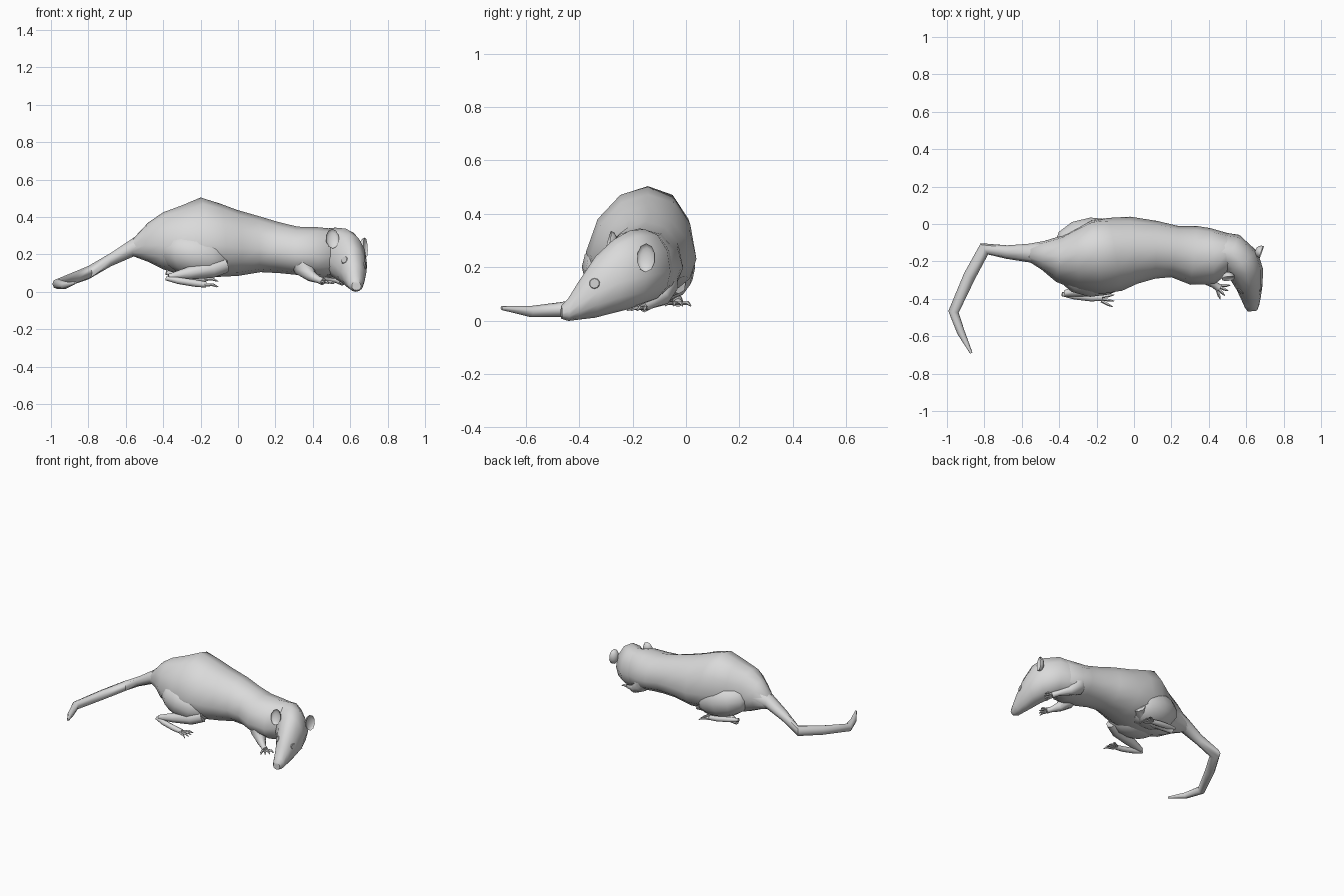
import bpy, bmesh, math
from mathutils import Vector, Matrix

if "Cube" in bpy.data.objects:
    bpy.data.objects.remove(bpy.data.objects["Cube"])

fur = bpy.data.materials.new("grey_fur")
fur.diffuse_color = (0.7, 0.7, 0.7, 1)
fur.use_nodes = True
fur.node_tree.nodes["Principled BSDF"].inputs["Base Color"].default_value = fur.diffuse_color
eye_mat = bpy.data.materials.new("eye_grey")
eye_mat.diffuse_color = (0.58, 0.58, 0.58, 1)
eye_mat.use_nodes = True
eye_mat.node_tree.nodes["Principled BSDF"].inputs["Base Color"].default_value = eye_mat.diffuse_color


def finish(name, bm, mat=fur, angle=50):
    bmesh.ops.recalc_face_normals(bm, faces=bm.faces[:])
    mesh = bpy.data.meshes.new(name)
    bm.to_mesh(mesh)
    bm.free()
    mesh.materials.append(mat)
    obj = bpy.data.objects.new(name, mesh)
    bpy.context.collection.objects.link(obj)
    bpy.ops.object.select_all(action='DESELECT')
    obj.select_set(True)
    bpy.context.view_layer.objects.active = obj
    bpy.ops.object.shade_smooth_by_angle(angle=math.radians(angle))
    return obj


def loft(name, rows, sides=12, upright=True, belly=0.42):
    """rows: (x, y, bottom, top, half_width[, ridge_shift]); rings are swept along the path."""
    bm = bmesh.new()
    mids = [Vector((r[0], r[1], r[2] + belly * (r[3] - r[2]))) for r in rows]
    rings = []
    for i, (x, y, low, high, wide, *shift) in enumerate(rows):
        t = mids[min(i + 1, len(rows) - 1)] - mids[max(i - 1, 0)]
        if upright:
            t.z = 0
        t.normalize()
        side = t.cross(Vector((0, 0, 1)))
        side = side.normalized() if side.length > 0.05 else Vector((0, 1, 0))
        up = side.cross(t)
        ring = []
        for k in range(sides):
            a = 2 * math.pi * k / sides
            s = math.sin(a)
            h = (high - mids[i].z) if s > 0 else (mids[i].z - low)
            p = mids[i] + side * wide * math.cos(a) + up * h * s
            if shift and s > 0:
                p.y += shift[0] * s
            ring.append(bm.verts.new(p))
        rings.append(ring)
    for a, b in zip(rings, rings[1:]):
        for k in range(sides):
            n = (k + 1) % sides
            bm.faces.new((a[k], a[n], b[n], b[k]))
    bm.faces.new(rings[0])
    bm.faces.new(rings[-1])
    return finish(name, bm)


def limb(name, pts, sides=8, upright=False):
    """pts: (x, y, z, radius)"""
    return loft(name, [(x, y, z - r, z + r, r) for x, y, z, r in pts], sides, upright, 0.5)


def blob(name, centre, size, turn=(0, 0, 0)):
    bm = bmesh.new()
    bmesh.ops.create_uvsphere(bm, u_segments=12, v_segments=8, radius=1)
    m = Matrix.Translation(centre)
    for ang, ax in zip(turn, 'XYZ'):
        m = m @ Matrix.Rotation(math.radians(ang), 4, ax)
    bm.transform(m @ Matrix.Diagonal((*size, 1)))
    return finish(name, bm)


def toes(name, x, y, z, heading, length, spread=18):
    for i in range(4):
        a = math.radians(heading + (i - 1.5) * spread)
        off = (i - 1.5) * 0.011
        h = math.radians(heading)
        px, py = x - math.sin(h) * off, y + math.cos(h) * off
        d = Vector((math.cos(a), math.sin(a), 0)) * length
        limb(f"{name}_{i + 1}", [(px, py, z, 0.008),
                                 (px + d.x * .6, py + d.y * .6, z + .002, 0.008),
                                 (px + d.x, py + d.y, z - .01, 0.002)], 5)


# Torso from rump to shoulders, wider over the hips
loft("body", [
    (-0.56, -0.155, 0.19, 0.285, 0.044),
    (-0.48, -0.165, 0.16, 0.370, 0.080),
    (-0.40, -0.185, 0.12, 0.425, 0.125, 0.01),
    (-0.30, -0.190, 0.09, 0.462, 0.168, 0.03),
    (-0.20, -0.178, 0.08, 0.504, 0.198, 0.035),
    (-0.10, -0.162, 0.08, 0.473, 0.198, 0.02),
    (0.00, -0.140, 0.085, 0.436, 0.180),
    (0.12, -0.138, 0.105, 0.402, 0.154),
    (0.22, -0.148, 0.10, 0.372, 0.138),
    (0.32, -0.168, 0.09, 0.348, 0.158),
    (0.42, -0.172, 0.075, 0.346, 0.150),
    (0.50, -0.155, 0.08, 0.338, 0.108),
    (0.56, -0.165, 0.10, 0.310, 0.060)], 12)

# Head emerging from the shoulders and turned towards the front
loft("head", [
    (0.440, -0.150, 0.08, 0.335, 0.110),
    (0.520, -0.155, 0.07, 0.343, 0.106),
    (0.575, -0.210, 0.045, 0.338, 0.106),
    (0.603, -0.270, 0.03, 0.305, 0.092),
    (0.618, -0.340, 0.012, 0.240, 0.070),
    (0.626, -0.400, 0.005, 0.150, 0.052),
    (0.630, -0.440, 0.000, 0.085, 0.039),
    (0.633, -0.466, 0.008, 0.058, 0.025)], 12)

# Tail sweeping back and round
limb("tail", [
    (-0.46, -0.160, 0.265, 0.074), (-0.56, -0.155, 0.238, 0.050),
    (-0.68, -0.150, 0.172, 0.036), (-0.80, -0.133, 0.102, 0.036),
    (-0.88, -0.280, 0.072, 0.033), (-0.965, -0.470, 0.042, 0.028),
    (-0.925, -0.580, 0.035, 0.021), (-0.87, -0.690, 0.048, 0.007)], 8, True)

# Hind legs: broad thigh, folded shin, long foot, toes
for side, sgn, hip, foot, lift in (("near", -1, -0.242, -0.385, 0.0),
                                   ("far", 1, -0.095, -0.040, 0.03)):
    blob(f"{side}_thigh", (-0.225, hip, 0.200), (0.205, 0.148 if sgn < 0 else 0.13, 0.125),
         (0, 12, sgn * 4))
    limb(f"{side}_shin", [(-0.07, hip + sgn * .06, 0.145, 0.045),
                          (-0.14, foot - sgn * .055, 0.120, 0.046),
                          (-0.26, foot - sgn * .03, 0.100, 0.034),
                          (-0.37, foot - sgn * .015, 0.078, 0.017)])
    limb(f"{side}_hind_foot", [(-0.385, foot - sgn * .01, 0.072 + lift, 0.011),
                               (-0.32, foot, 0.060 + lift, 0.018),
                               (-0.23, foot + sgn * .01, 0.046 + lift, 0.019),
                               (-0.17, foot + sgn * .01, 0.038 + lift, 0.016)])
    toes(f"{side}_hind_toe", -0.175, foot + sgn * .01, 0.036 + lift, 0, 0.07)

# Front legs and paws
limb("near_front_leg", [(0.33, -0.235, 0.20, 0.07), (0.355, -0.265, 0.12, 0.054),
                        (0.39, -0.295, 0.085, 0.032), (0.43, -0.325, 0.065, 0.019),
                        (0.455, -0.342, 0.055, 0.021)])
toes("near_front_toe", 0.455, -0.342, 0.052, -35, 0.05, 24)
limb("far_front_leg", [(0.40, -0.10, 0.19, 0.07), (0.42, -0.08, 0.12, 0.050),
                       (0.47, -0.09, 0.085, 0.030), (0.53, -0.13, 0.065, 0.019),
                       (0.56, -0.16, 0.052, 0.021)])
toes("far_front_toe", 0.56, -0.16, 0.048, -45, 0.05, 24)

# Cupped ears: flattened spheres with the front half pushed in
for name, centre, normal in (("left_ear", (0.682, -0.150, 0.236), (0.92, -0.32, 0.05)),
                             ("right_ear", (0.505, -0.292, 0.284), (0.12, -0.95, 0.22))):
    bm = bmesh.new()
    bmesh.ops.create_uvsphere(bm, u_segments=10, v_segments=8, radius=1)
    for v in bm.verts:
        if v.co.z > 0.01:
            v.co.z *= -0.5
    rot = Vector(normal).to_track_quat('Z', 'Y').to_matrix().to_4x4()
    bm.transform(Matrix.Translation(centre) @ rot @ Matrix.Diagonal((0.036, 0.054, 0.035, 1)))
    finish(name, bm)

# Eyes: thin plates snapped to the head surface
head = bpy.data.objects["head"]
for name, point in (("right_eye", (0.570, -0.360, 0.170)), ("left_eye", (0.680, -0.342, 0.140))):
    ok, loc, nor, _ = head.closest_point_on_mesh(Vector(point))
    bm = bmesh.new()
    bmesh.ops.create_cone(bm, segments=10, radius1=0.022, radius2=0.018, depth=0.006, cap_ends=True)
    bm.transform(Matrix.Translation(loc) @ nor.to_track_quat('Z', 'Y').to_matrix().to_4x4())
    finish(name, bm, eye_mat, 30)
